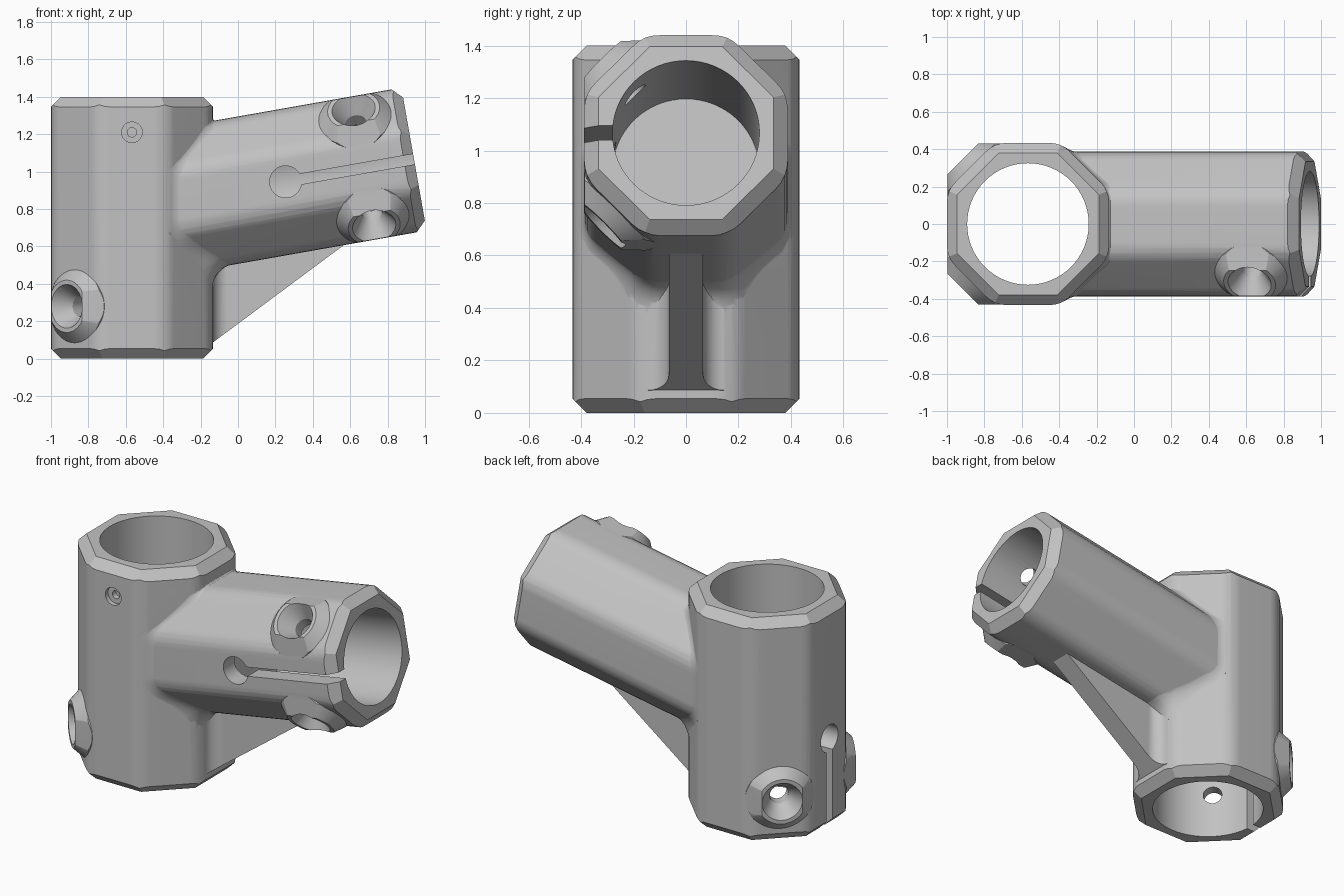
import bpy
import bmesh
from math import sin, cos, acos, pi, radians
from mathutils import Matrix, Vector

cube = bpy.data.objects.get("Cube")
if cube:
    bpy.data.objects.remove(cube, do_unlink=True)

grey = bpy.data.materials.new("plain grey")
grey.use_nodes = True
grey.diffuse_color = (0.54, 0.54, 0.54, 1)
grey.node_tree.nodes["Principled BSDF"].inputs["Base Color"].default_value = (0.54, 0.54, 0.54, 1)


# ---- helpers ----
def loft(name, rings, frame=Matrix.Identity(4)):
    """Skin a list of equal-length point rings and cap both ends."""
    bm = bmesh.new()
    loops = [[bm.verts.new(frame @ Vector(p)) for p in ring] for ring in rings]
    n = len(loops[0])
    for a, b in zip(loops, loops[1:]):
        for i in range(n):
            j = (i + 1) % n
            bm.faces.new((a[i], a[j], b[j], b[i]))
    bm.faces.new(loops[0][::-1])
    bm.faces.new(loops[-1])
    bmesh.ops.recalc_face_normals(bm, faces=bm.faces)
    mesh = bpy.data.meshes.new(name)
    bm.to_mesh(mesh)
    bm.free()
    mesh.materials.append(grey)
    obj = bpy.data.objects.new(name, mesh)
    bpy.context.scene.collection.objects.link(obj)
    return obj


def combine(target, tool, operation):
    """Apply a boolean and remove the tool."""
    mod = target.modifiers.new("bool", "BOOLEAN")
    mod.operation = operation
    mod.solver = "EXACT"
    mod.object = tool
    bpy.context.view_layer.objects.active = target
    bpy.ops.object.modifier_apply(modifier=mod.name)
    bpy.data.objects.remove(tool, do_unlink=True)


def circle(r, z, n=64):
    return [(r * cos(2 * pi * i / n), r * sin(2 * pi * i / n), z) for i in range(n)]


def octagon(apothem, z):
    r = apothem / cos(pi / 8)
    return [(r * cos(pi / 8 + k * pi / 4), r * sin(pi / 8 + k * pi / 4), z) for k in range(8)]


def soft_profile(apothem, radius=0.15, steps=4):
    """Points and outward normals of an octagon with rounded corners."""
    out = []
    d = (apothem - radius) / cos(pi / 8)
    for k in range(8):
        mid = pi / 8 + k * pi / 4
        for i in range(steps + 1):
            a = mid - pi / 8 + i * pi / 4 / steps
            normal = Vector((cos(a), sin(a), 0))
            out.append((d * Vector((cos(mid), sin(mid), 0)) + radius * normal, normal))
    return out


def soft_octagon(apothem, z):
    return [p + Vector((0, 0, z)) for p, normal in soft_profile(apothem)]


def box_ring(x0, x1, y0, y1, z):
    return [(x0, y0, z), (x1, y0, z), (x1, y1, z), (x0, y1, z)]


def turned(name, profile, frame):
    """Round part from (radius, height) pairs."""
    return loft(name, [circle(r, z) for r, z in profile], frame)


def sleeve(name, frame, apothem, length):
    """Rounded octagonal sleeve with flat chamfers at its ends."""
    body = loft(name, [soft_octagon(apothem, 0), soft_octagon(apothem, length)], frame)
    low, high = apothem - 0.054, apothem + 0.146
    shell = loft("chamfer_tool", [octagon(low, 0), octagon(high, 0.2),
                                  octagon(high, length - 0.2), octagon(low, length)], frame)
    combine(body, shell, "INTERSECT")
    return body


def radial(frame, z, angle):
    """Frame whose z axis points outward from the sleeve axis."""
    return (frame @ Matrix.Translation((0, 0, z)) @ Matrix.Rotation(angle, 4, "Z")
            @ Matrix.Rotation(pi / 2, 4, "Y"))


def smoothstep(a, b, x):
    t = min(1, max(0, (x - a) / (b - a)))
    return t * t * (3 - 2 * t)


# ---- frames: z runs inward from the clamping end, the slot faces -x ----
tilt = radians(10)
s, c = sin(tilt), cos(tilt)
upright = Matrix.Translation((-0.567, 0, 0))
arm = Matrix(((0, s, -c, 0.941), (1, 0, 0, 0), (0, -c, -s, 1.067), (0, 0, 0, 1)))
# frame, apothem, bore radius, bore start and end, slot length, boss position
clamps = [(upright, 0.433, 0.325, -0.1, 1.5, 0.57, 0.28),
          (arm, 0.388, 0.28, -0.1, 0.84, 0.697, 0.272)]
boss_angles = (radians(135), radians(225))

# ---- solid body ----
joint = sleeve("tube_joint", upright, 0.433, 1.4)
combine(joint, sleeve("arm_sleeve", arm, 0.388, 1.46), "UNION")


# Concave blend where the arm runs into the upright, fading out on top
def depth_to_upright(p, grow):
    """Distance along the arm at which a line through p enters the grown upright."""
    world = arm @ p
    best = 0
    for k in range(-3, 4):
        a = k * pi / 8
        reach = (0.4563 if k % 2 else 0.433) + grow
        best = max(best, ((world.x + 0.567) * cos(a) + world.y * sin(a) - reach) / (c * cos(a)))
    return best


corners = soft_profile(0.388)
outline = []
for i, (p, normal) in enumerate(corners):
    q = corners[(i + 1) % len(corners)][0]
    parts = 6 if i % 5 == 4 else 1
    outline += [(p.lerp(q, k / parts), normal) for k in range(parts)]

STEPS, SINK = 8, 0.0015
rings = [[] for i in range(STEPS + 3)]
for p, normal in outline:
    world_n = arm.to_3x3() @ normal
    y = (arm @ p).y
    turn = radians(50) * smoothstep(0.1, 0.3, abs(y)) * (1 if y > 0 else -1)
    gamma = acos(world_n.dot(Vector((cos(turn), sin(turn), 0))))
    radius = 0.13 - 0.115 * smoothstep(0.3, 0.95, world_n.z)
    rings[0].append(p - 0.004 * normal + Vector((0, 0, 0.9)))
    for k in range(STEPS + 1):
        phi = gamma * (1 - k / STEPS)
        q = p + normal * (radius * (1 - cos(gamma - phi)) - SINK)
        depth = depth_to_upright(q, radius * (1 - cos(phi)) - SINK)
        rings[k + 1].append(q + Vector((0, 0, depth)))
    rings[-1].append(q + Vector((0, 0, 1.44)))
combine(joint, loft("arm_blend", rings, arm), "UNION")

# Gusset rib, flaring into the upright
FLARE = 0.08
stations = [(-0.2, 0.065 + FLARE)]
for k in range(9):
    a = k * pi / 16
    stations.append((-0.135 + FLARE * (1 - cos(a)), 0.065 + FLARE * (1 - sin(a))))
stations.append((0.58, 0.065))
rib = []
for x, w in stations:
    low = 0.09 + 0.743 * (x + 0.13)
    rib.append([(x, -w, low), (x, w, low), (x, w, 0.75), (x, -w, 0.75)])
combine(joint, loft("gusset_rib", rib), "UNION")

# Screw bosses, trimmed flush with the neighbouring flats
for frame, a, bore, start, end, slot, pos in clamps:
    for angle in boss_angles:
        boss = turned("screw_boss", [(0.2, a - 0.12), (0.2, a - 0.005), (0.14, a + 0.06)],
                      radial(frame, pos, angle))
        t = a - 0.002
        combine(boss, loft("trim_tool", [box_ring(-t, t, -t, t, -0.1),
                                         box_ring(-t, t, -t, t, 1)], frame), "INTERSECT")
        combine(joint, boss, "UNION")

# ---- cuts ----
for frame, a, bore, start, end, slot, pos in clamps:
    combine(joint, turned("bore_tool", [(bore, start), (bore, end)], frame), "DIFFERENCE")
    # Clamping slot with a round relief hole
    x0, x1 = -a - 0.1, -bore + 0.12
    combine(joint, loft("slot_tool", [box_ring(x0, x1, -0.028, 0.028, -0.1),
                                      box_ring(x0, x1, -0.028, 0.028, slot)], frame), "DIFFERENCE")
    combine(joint, turned("relief_tool", [(0.085, -x1), (0.085, -x0)],
                          radial(frame, slot, pi)), "DIFFERENCE")
    # Countersunk screw holes
    for angle in boss_angles:
        screw = [(0.055, a - 0.2), (0.055, a - 0.04), (0.166, a + 0.14)]
        combine(joint, turned("screw_tool", screw, radial(frame, pos, angle)), "DIFFERENCE")

# Small stepped blind hole on the front of the upright
pin = [(0.025, 0.37), (0.025, 0.405), (0.055, 0.405), (0.055, 0.5)]
combine(joint, turned("pin_tool", pin, radial(upright, 1.21, -pi / 2)), "DIFFERENCE")

# ---- shading ----
for obj in bpy.context.selected_objects:
    obj.select_set(False)
joint.select_set(True)
bpy.context.view_layer.objects.active = joint
bpy.ops.object.shade_smooth_by_angle(angle=radians(25))
weighted = joint.modifiers.new("even_normals", "WEIGHTED_NORMAL")
weighted.keep_sharp = True
